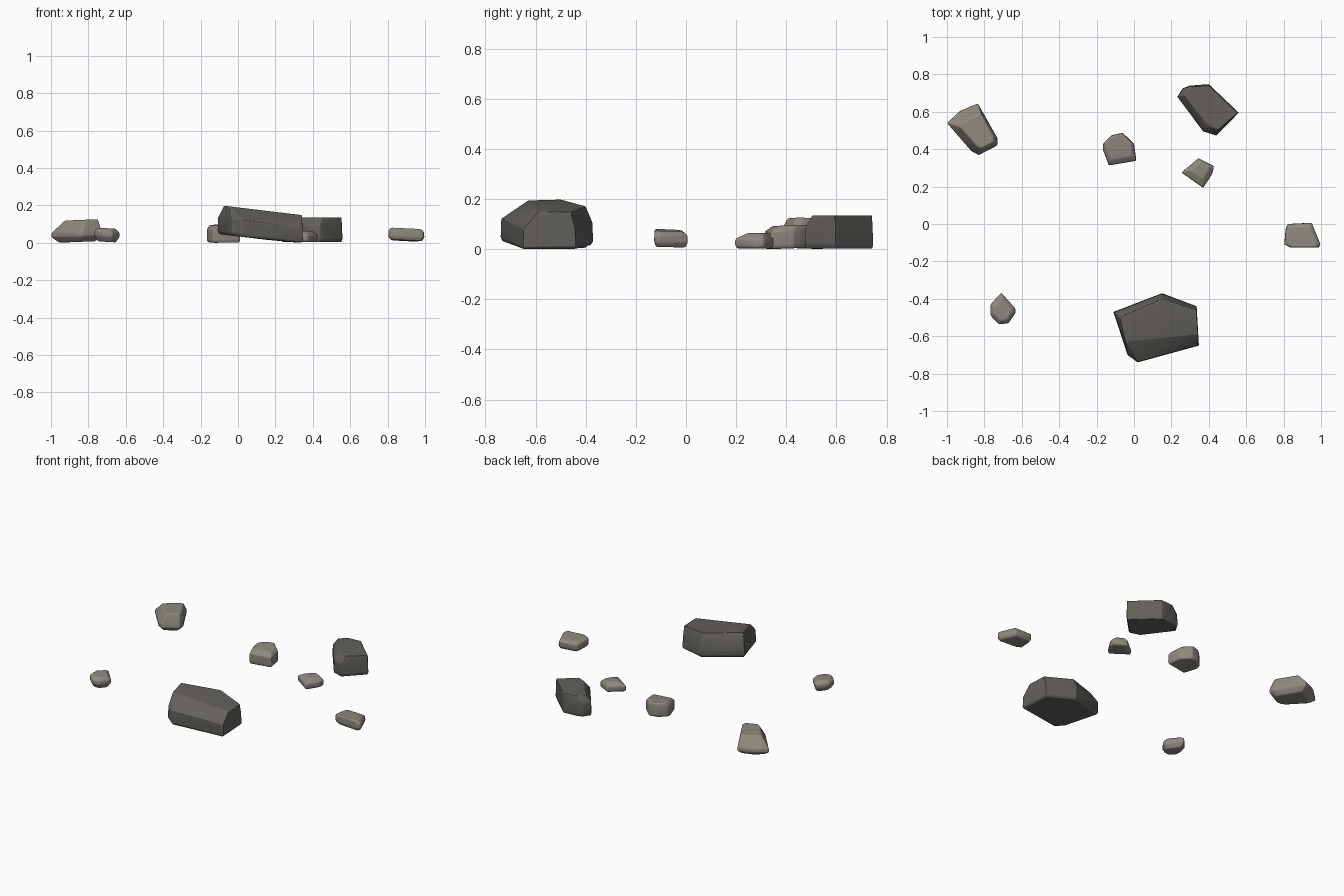
import bpy
import bmesh
import math
from mathutils import Vector

default_cube = bpy.data.objects.get("Cube")
if default_cube:
    bpy.data.objects.remove(default_cube, do_unlink=True)


def make_material(name, colour):
    material = bpy.data.materials.new(name)
    material.use_nodes = True
    material.diffuse_color = (*colour, 1)
    shader = next(node for node in material.node_tree.nodes if node.type == "BSDF_PRINCIPLED")
    shader.inputs["Base Color"].default_value = (*colour, 1)
    shader.inputs["Roughness"].default_value = 0.9
    return material


dark_stone = make_material("dark grey stone", (0.125, 0.117, 0.106))
light_stone = make_material("light grey stone", (0.27, 0.25, 0.215))


def resized(outline, factor, shift=(0, 0)):
    """Scale an outline about its middle and then slide it."""
    middle = sum((Vector(p) for p in outline), Vector((0, 0))) / len(outline)
    return [middle + (Vector(p) - middle) * factor + Vector(shift) for p in outline]


def make_rock(name, material, outline, heights, crown, foot=0.9, tilt=(0, 0), soft=0.006):
    """Hull of four rings: foot, lower belly, upper belly and crown."""
    middle = sum((Vector(p) for p in outline), Vector((0, 0))) / len(outline)
    rings = (resized(outline, foot), outline, resized(outline, 0.985), crown)
    bm = bmesh.new()
    for ring, height in zip(rings, heights):
        for point in ring:
            flat = Vector(point)
            z = height + (flat - middle).dot(Vector(tilt))
            bm.verts.new((flat.x, flat.y, max(z, 0)))
    hull = bmesh.ops.convex_hull(bm, input=bm.verts)
    spare = {v for v in hull["geom_interior"] + hull["geom_unused"]
             if isinstance(v, bmesh.types.BMVert)}
    bmesh.ops.delete(bm, geom=list(spare), context="VERTS")
    bmesh.ops.dissolve_limit(bm, angle_limit=math.radians(4), verts=bm.verts, edges=bm.edges)
    bmesh.ops.recalc_face_normals(bm, faces=bm.faces)
    mesh = bpy.data.meshes.new(name)
    bm.to_mesh(mesh)
    bm.free()
    mesh.materials.append(material)
    rock = bpy.data.objects.new(name, mesh)
    bpy.context.collection.objects.link(rock)

    # Slightly worn edges
    bevel = rock.modifiers.new("worn edges", "BEVEL")
    bevel.width = soft
    bevel.segments = 2
    bevel.limit_method = "ANGLE"
    bevel.angle_limit = math.radians(20)
    bpy.ops.object.select_all(action="DESELECT")
    rock.select_set(True)
    bpy.context.view_layer.objects.active = rock
    bpy.ops.object.shade_smooth_by_angle(angle=math.radians(35))
    return rock


# Large leaning slab at the front
slab = [(-0.11, -0.47), (0.15, -0.37), (0.335, -0.44), (0.347, -0.65), (0.02, -0.74), (-0.035, -0.7)]
slab_crown = [(-0.075, -0.5), (-0.045, -0.63), (0.342, -0.59), (0.335, -0.46), (0.15, -0.4)]
make_rock("large_slab", dark_stone, slab, (0.02, 0.035, 0.11, 0.175), slab_crown,
          foot=0.95, tilt=(-0.12, 0), soft=0.003)

# Dark block at the back, with a chamfer along its front left side
block = [(0.232, 0.68), (0.26, 0.725), (0.3, 0.74), (0.4, 0.747), (0.56, 0.595), (0.44, 0.473), (0.37, 0.495)]
block_crown = [(0.265, 0.69), (0.31, 0.735), (0.4, 0.742), (0.555, 0.595), (0.45, 0.505), (0.4, 0.525)]
make_rock("back_block", dark_stone, block, (0.003, 0.02, 0.09, 0.135), block_crown,
          foot=0.96, soft=0.003)

# Wide pale rock at the back right
wide = [(-1, 0.54), (-0.93, 0.605), (-0.835, 0.645), (-0.73, 0.46), (-0.73, 0.42), (-0.83, 0.368), (-0.87, 0.39)]
make_rock("wide_rock", light_stone, wide, (0.005, 0.035, 0.06, 0.122),
          resized(wide, 0.66, (0.02, -0.005)), foot=0.72, tilt=(0.04, 0))

# Small pebble at the front right
pebble = [(-0.71, -0.367), (-0.767, -0.43), (-0.767, -0.49), (-0.72, -0.537),
          (-0.67, -0.53), (-0.633, -0.475), (-0.635, -0.45)]
make_rock("front_pebble", light_stone, pebble, (0.005, 0.035, 0.06, 0.078),
          resized(pebble, 0.68), foot=0.7, tilt=(-0.06, 0))

# Middle rock with a sloping front
middle_rock = [(-0.167, 0.4), (-0.165, 0.43), (-0.12, 0.475), (-0.06, 0.487),
               (0, 0.43), (0.013, 0.338), (-0.135, 0.313)]
make_rock("middle_rock", light_stone, middle_rock, (0.003, 0.015, 0.075, 0.095),
          resized(middle_rock, 0.78, (0, 0.01)), foot=0.93, tilt=(0, 0.04))

# Low pointed chip beside the dark block
chip = [(0.253, 0.275), (0.345, 0.352), (0.427, 0.31), (0.42, 0.27), (0.37, 0.193)]
make_rock("low_chip", light_stone, chip, (0.003, 0.015, 0.042, 0.064),
          resized(chip, 0.55, (0, 0.01)), foot=0.9)

# Flat rock at the far left
flat_rock = [(0.82, 0), (0.95, 0.007), (0.998, -0.11), (0.985, -0.127),
             (0.84, -0.127), (0.803, -0.11), (0.81, -0.03)]
make_rock("flat_rock", light_stone, flat_rock, (0.012, 0.03, 0.062, 0.076),
          resized(flat_rock, 0.82, (0, -0.008)), foot=0.87, tilt=(-0.05, -0.04))
